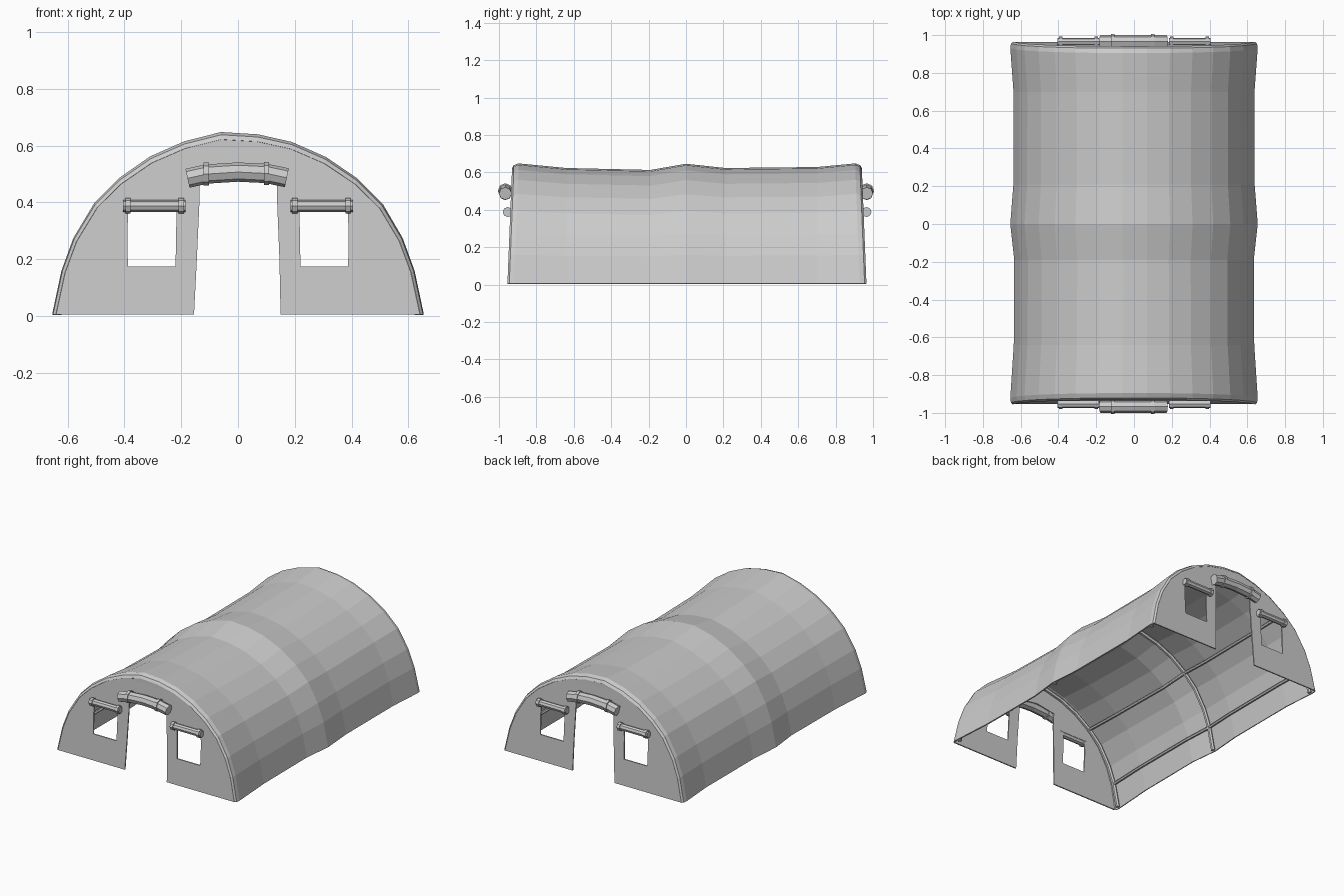
import bpy, bmesh
from mathutils import Vector

if "Cube" in bpy.data.objects:
    bpy.data.objects.remove(bpy.data.objects["Cube"])

# Arch cross-section (x, z) and length stations (y, x scale, z scale)
ARCH = [(-.655, .005), (-.622, .16), (-.58, .275), (-.505, .4), (-.42, .485), (-.31, .562),
        (-.19, .615), (-.06, .648), (.07, .64), (.19, .613), (.31, .56), (.42, .485),
        (.51, .395), (.58, .275), (.622, .16), (.655, .005)]
STATIONS = [(-.955, .98, .96), (-.945, .995, .985), (-.92, 1, 1), (-.64, .972, .962),
            (-.19, .968, .946), (0, 1, .997), (.21, .975, .962), (.7, .974, .97),
            (.93, 1, 1), (.955, .995, .985), (.965, .98, .96)]


def lean(y, z):
    """End walls lean slightly inward toward the top."""
    if abs(y) < .9:
        return y
    return y - (1 if y > 0 else -1) * .024 * min(z / .6, 1)


def add_mesh(name, mesh):
    ob = bpy.data.objects.new(name, mesh)
    bpy.context.collection.objects.link(ob)
    return ob


def curve_to_mesh(name, cu, keep=None):
    tmp = add_mesh(name + "_curve", cu)
    bpy.context.view_layer.update()
    dg = bpy.context.evaluated_depsgraph_get()
    me = bpy.data.meshes.new_from_object(tmp.evaluated_get(dg))
    bpy.data.objects.remove(tmp)
    for p in me.polygons:
        p.use_smooth = False
    return add_mesh(name, me)


def poly(cu, pts, cyclic=False):
    s = cu.splines.new('POLY')
    s.points.add(len(pts) - 1)
    for p, c in zip(s.points, pts):
        p.co = (*c, 1)
    s.use_cyclic_u = cyclic


def tube(name, pts, r, res=2):
    cu = bpy.data.curves.new(name, 'CURVE')
    cu.dimensions = '3D'
    cu.bevel_depth = r
    cu.bevel_resolution = res
    cu.use_fill_caps = True
    poly(cu, pts)
    return curve_to_mesh(name, cu)


# Canvas roof shell
bm = bmesh.new()
rows = [[bm.verts.new((x * sx, lean(y, z * sz), z * sz if z > .01 else z)) for x, z in ARCH]
        for y, sx, sz in STATIONS]
for a, b in zip(rows, rows[1:]):
    for i in range(len(ARCH) - 1):
        bm.faces.new((a[i], b[i], b[i + 1], a[i + 1]))
bmesh.ops.recalc_face_normals(bm, faces=bm.faces)
up = max(bm.faces, key=lambda f: f.calc_center_median().z)
if up.normal.z < 0:
    bmesh.ops.reverse_faces(bm, faces=bm.faces)
me = bpy.data.meshes.new("canvas_roof")
bm.to_mesh(me)
bm.free()
roof = add_mesh("canvas_roof", me)
sol = roof.modifiers.new("thickness", 'SOLIDIFY')
sol.thickness = .008
sol.offset = -1

# End walls with door notch and two window holes
DOOR = [(.15, .005), (.146, .2), (.138, .4), (.137, .49), (0, .51),
        (-.135, .49), (-.136, .4), (-.145, .2), (-.155, .005)]
WINDOW = [(.22, .175), (.388, .175), (.39, .3), (.385, .39), (.215, .39), (.218, .3)]
for side, y in (("front", -.95), ("back", .96)):
    cu = bpy.data.curves.new(side, 'CURVE')
    cu.dimensions = '2D'
    cu.fill_mode = 'BOTH'
    cu.extrude = .004
    outline = [(x * .98, z * .96 if z > .01 else z, 0) for x, z in ARCH]
    poly(cu, outline + [(x, z, 0) for x, z in DOOR], True)
    for s in (1, -1):
        poly(cu, [(s * x, z, 0) for x, z in WINDOW], True)
    wall = curve_to_mesh(side + "_wall", cu)
    for v in wall.data.vertices:
        x, z, d = v.co
        v.co = (x, lean(y, z) - d, z)

# Rolled door and window flaps with straps
def flap(name, pts, r, straps):
    tube(name, pts, r)
    for i, (sx, sz) in enumerate(straps):
        y = pts[0][1]
        tube(f"{name}_strap_{i}", [(sx - .009, y, sz), (sx + .009, y, sz)], r + .006)


for side, s in (("front", -1), ("back", 1)):
    y = s * .966
    flap(side + "_door_roll", [(-.178, y, .485), (-.11, y, .5), (0, y, .507),
                               (.1, y, .502), (.172, y, .487)], .034,
         [(-.112, .5), (.1, .502)])
    y = -.953 if s < 0 else .965
    for label, m in (("left", -1), ("right", 1)):
        flap(f"{side}_{label}_window_roll", [(m * .185, y, .388), (m * .405, y, .388)], .021,
             [(m * .2, .388), (m * .388, .388)])

# Inner pole frame: three hoops and lengthwise bars
for i, y in enumerate((-.91, 0, .92)):
    tube(f"hoop_pole_{i}", [(x * .967, y, max(z * .966, .006)) for x, z in ARCH], .013, 1)
for i, k in enumerate((1, 4, 11, 14)):
    x, z = ARCH[k]
    tube(f"long_pole_{i}", [(x * sx * .967, y, z * sz * .966)
                            for y, sx, sz in STATIONS[2:-2]], .01, 1)
